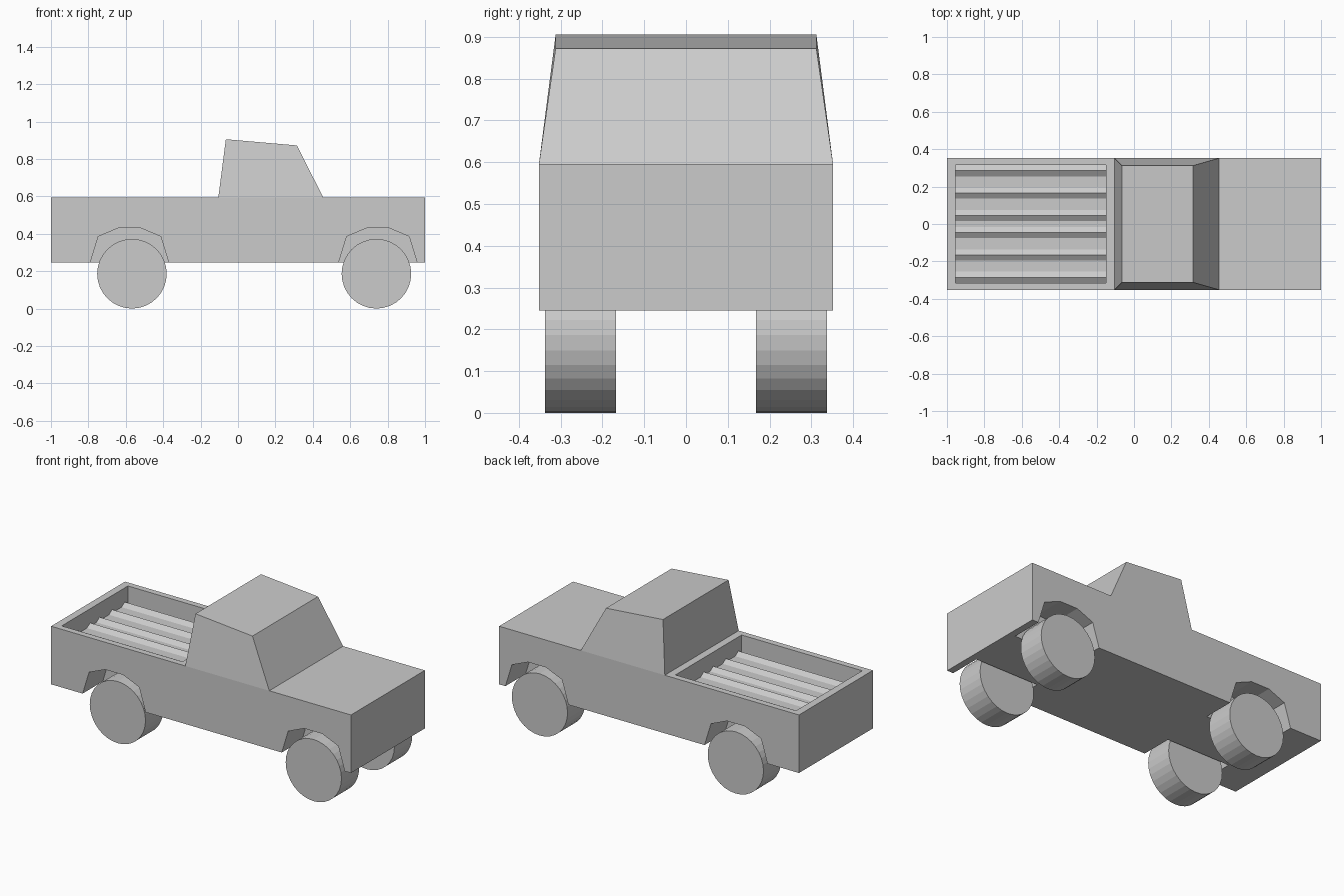
import bpy, bmesh, math
from mathutils import Vector

if "Cube" in bpy.data.objects:
    bpy.data.objects.remove(bpy.data.objects["Cube"])

# One plain grey for the whole truck
GREY = (0.6, 0.6, 0.6, 1)
grey = bpy.data.materials.new("plain_grey")
grey.use_nodes = True
grey.diffuse_color = GREY
grey.node_tree.nodes["Principled BSDF"].inputs["Base Color"].default_value = GREY

HALF_W, SILL, DECK = 0.352, 0.245, 0.595
BED_FLOOR, BED_HALF = 0.49, 0.315
BED_BACK, BED_FRONT = -0.955, -0.15
AXLES = (-0.567, 0.74)


def finish(name, bm):
    bmesh.ops.recalc_face_normals(bm, faces=bm.faces)
    mesh = bpy.data.meshes.new(name)
    bm.to_mesh(mesh)
    bm.free()
    mesh.materials.append(grey)
    obj = bpy.data.objects.new(name, mesh)
    bpy.context.collection.objects.link(obj)
    return obj


def extrude(name, points, offset):
    """Solid from a flat outline pushed along an offset."""
    bm = bmesh.new()
    face = bm.faces.new([bm.verts.new(p) for p in points])
    new = bmesh.ops.extrude_face_region(bm, geom=[face])["geom"]
    verts = [v for v in new if isinstance(v, bmesh.types.BMVert)]
    bmesh.ops.translate(bm, verts=verts, vec=Vector(offset))
    return finish(name, bm)


def box(name, x0, x1, half_y, z0, z1):
    outline = [(x0, -half_y, z0), (x1, -half_y, z0), (x1, -half_y, z1), (x0, -half_y, z1)]
    return extrude(name, outline, (0, 2 * half_y, 0))


def cut(target, cutter):
    mod = target.modifiers.new("cut", 'BOOLEAN')
    mod.operation = 'DIFFERENCE'
    mod.solver = 'EXACT'
    mod.object = cutter
    cutter.hide_render = True
    bpy.context.view_layer.objects.active = target
    bpy.ops.object.modifier_apply(modifier=mod.name)
    bpy.data.objects.remove(cutter)


# Body with open load bed and four angular wheel wells
body = box("body", -1, 1, HALF_W, SILL, DECK)
cut(body, box("bed_cutter", BED_BACK, BED_FRONT, BED_HALF, BED_FLOOR, DECK + 0.1))

ARCH = [(0.225, 0.15), (0.21, SILL), (0.167, 0.385), (0.06, 0.43)]
for axle in AXLES:
    centre = axle - 0.013 if axle < 0 else axle + 0.008
    half = [(centre - dx, z) for dx, z in ARCH]
    outline = half + [(centre + dx, z) for dx, z in reversed(ARCH)]
    for side in (-1, 1):
        points = [(x, side * 0.16, z) for x, z in outline]
        cut(body, extrude("well_cutter", points, (0, side * 0.3, 0)))

# Tapered cab
bm = bmesh.new()
rings = []
for half_y, back, front in ((HALF_W, (-0.105, DECK), (0.455, DECK)),
                            (0.312, (-0.065, 0.905), (0.315, 0.872))):
    rings.append([bm.verts.new((x, y, z)) for (x, z), y in
                  ((back, -half_y), (front, -half_y), (front, half_y), (back, half_y))])
low, high = rings
bm.faces.new(low)
bm.faces.new(high)
for i in range(4):
    j = (i + 1) % 4
    bm.faces.new((low[i], low[j], high[j], high[i]))
finish("cab", bm)

# Triangular ridges along the bed floor
for i, y in enumerate((0.045, 0.165, 0.285)):
    for side in (-1, 1):
        points = [(BED_BACK, side * y - 0.03, BED_FLOOR),
                  (BED_BACK, side * y + 0.03, BED_FLOOR),
                  (BED_BACK, side * y, BED_FLOOR + 0.02)]
        extrude(f"bed_ridge_{'left' if side > 0 else 'right'}_{i + 1}", points,
                (BED_FRONT - BED_BACK, 0, 0))

# Faceted wheels
RADIUS, SIDES = 0.186, 32
for axle in AXLES:
    for side in (-1, 1):
        angles = [2 * math.pi * k / SIDES for k in range(SIDES)]
        points = [(axle + RADIUS * math.cos(a), side * 0.168, RADIUS + RADIUS * math.sin(a))
                  for a in angles]
        name = ("front" if axle > 0 else "rear") + ("_wheel_left" if side > 0 else "_wheel_right")
        extrude(name, points, (0, side * 0.169, 0))
